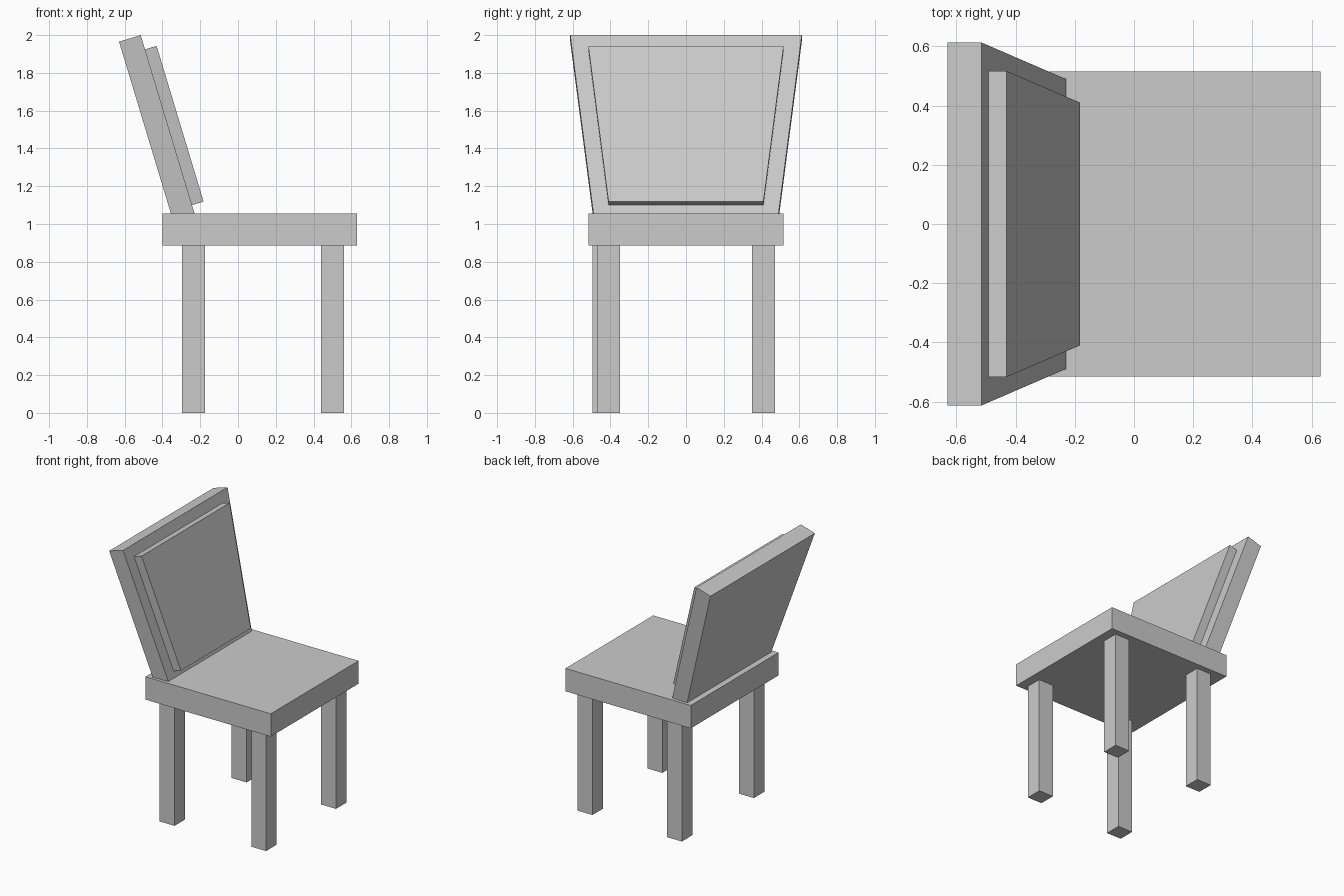
import bpy, bmesh, math
from mathutils import Matrix, Vector

if "Cube" in bpy.data.objects:
    bpy.data.objects.remove(bpy.data.objects["Cube"])


def slab(name, x, z, half_bottom, half_top, matrix=None, y_mid=0.0):
    """Box spanning x and z ranges whose y half-width tapers from bottom to top."""
    bm = bmesh.new()
    bmesh.ops.create_cube(bm, size=2)
    for v in bm.verts:
        top = v.co.z > 0
        half = half_top if top else half_bottom
        v.co = Vector((x[v.co.x > 0], y_mid + half * v.co.y, z[top]))
    if matrix:
        bm.transform(matrix)
    bmesh.ops.recalc_face_normals(bm, faces=bm.faces)
    mesh = bpy.data.meshes.new(name)
    bm.to_mesh(mesh)
    bm.free()
    obj = bpy.data.objects.new(name, mesh)
    bpy.context.collection.objects.link(obj)
    return obj


# Seat (the chair looks towards +x)
slab("seat", (-0.40, 0.63), (0.885, 1.055), 0.515, 0.515)

# Legs, one rear leg sits slightly further out
legs = {
    "front_leg_left": (0.50, 0.41),
    "front_leg_right": (0.50, -0.41),
    "rear_leg_left": (-0.235, 0.41),
    "rear_leg_right": (-0.235, -0.435),
}
for name, (x, y) in legs.items():
    slab(name, (x - 0.061, x + 0.061), (0, 0.885), 0.061, 0.061, y_mid=y)

# Leaning backrest and its cushion, measured from the upper front edge
lean = Matrix.Translation((-0.515, 0, 2.0)) @ Matrix.Rotation(math.radians(-16.8), 4, 'Y')
slab("backrest", (-0.12, 0), (-1.01, 0), 0.487, 0.613, lean)
slab("back_cushion", (0, 0.064), (-0.94, -0.079), 0.41, 0.517, lean)
